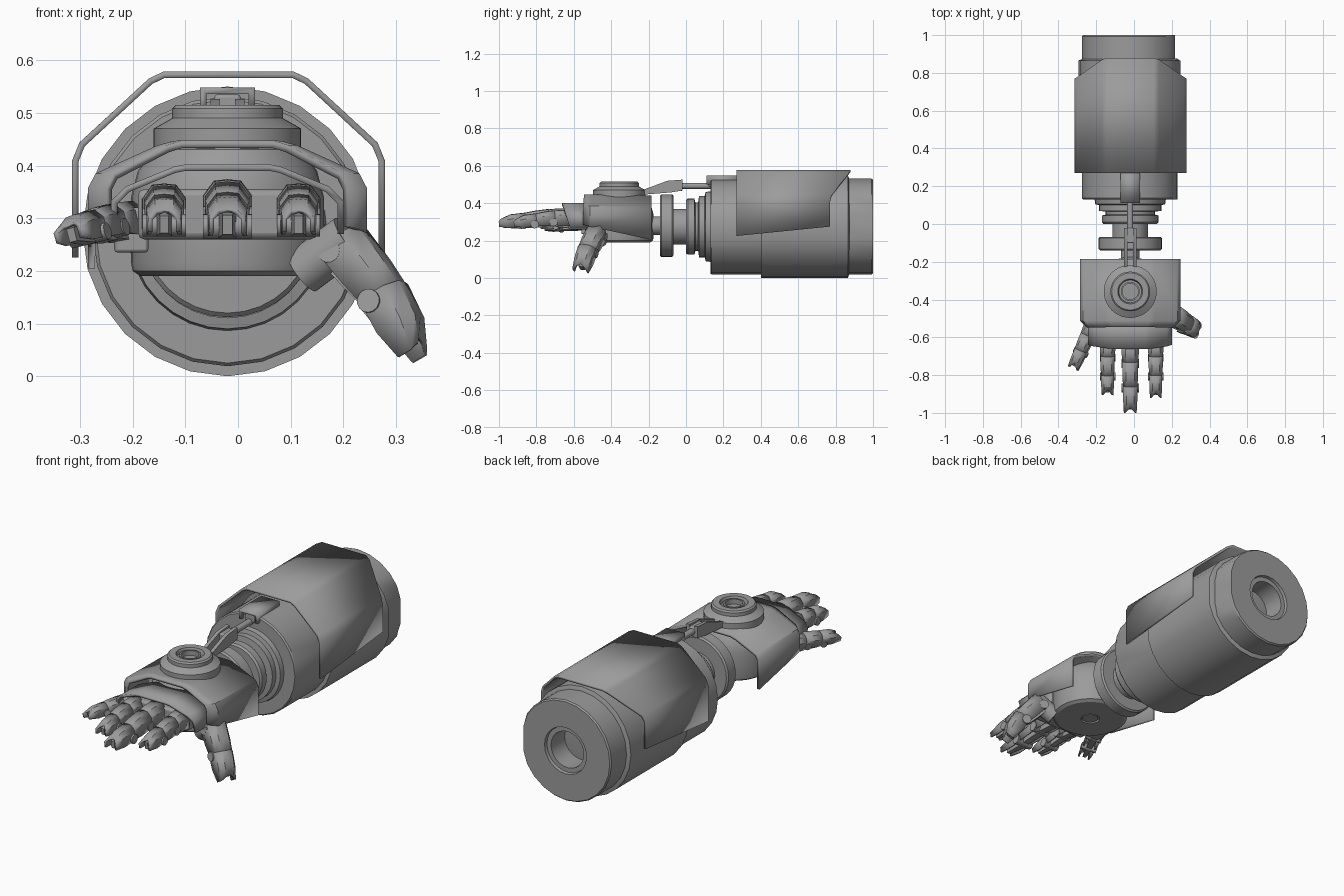
import bpy, bmesh, math
from mathutils import Vector

if "Cube" in bpy.data.objects:
    bpy.data.objects.remove(bpy.data.objects["Cube"])

CX, CZ = -0.02, 0.275          # forearm axis
HY = -0.357                    # hand disc centre in y

grey = bpy.data.materials.new("metal_grey")
grey.diffuse_color = (0.33, 0.33, 0.33, 1)
grey.use_nodes = True
grey.node_tree.nodes["Principled BSDF"].inputs["Base Color"].default_value = grey.diffuse_color


def loft(name, rings, closed=True, cap=True, thick=0, bevel=0):
    """Skin a list of equal-length point rings."""
    bm = bmesh.new()
    rows = [[bm.verts.new(p) for p in r] for r in rings]
    n = len(rows[0])
    for a, b in zip(rows, rows[1:]):
        for i in range(n if closed else n - 1):
            j = (i + 1) % n
            bm.faces.new((a[i], a[j], b[j], b[i]))
    if closed and cap:
        bm.faces.new(rows[0])
        bm.faces.new(rows[-1])
    bmesh.ops.recalc_face_normals(bm, faces=bm.faces)
    me = bpy.data.meshes.new(name)
    bm.to_mesh(me)
    bm.free()
    me.materials.append(grey)
    ob = bpy.data.objects.new(name, me)
    bpy.context.collection.objects.link(ob)
    if thick:
        m = ob.modifiers.new("thickness", 'SOLIDIFY')
        m.thickness, m.offset, m.use_even_offset = thick, 0, True
    if bevel:
        m = ob.modifiers.new("bevel", 'BEVEL')
        m.width, m.segments, m.limit_method = bevel, 2, 'ANGLE'
    bpy.ops.object.select_all(action='DESELECT')
    ob.select_set(True)
    bpy.context.view_layer.objects.active = ob
    bpy.ops.object.shade_smooth_by_angle(angle=math.radians(30))
    return ob


def lathe(name, origin, axis, profile, seg=32, clip=9, side=None):
    """Revolve (radius, distance) pairs; clip flattens one side."""
    d = Vector(axis).normalized()
    s = Vector(side or (1, 0, 0))
    t = d.cross(s)
    rings = []
    for r, h in profile:
        rings.append([Vector(origin) + d * h + s * min(r * math.cos(a), clip) + t * r * math.sin(a)
                      for a in (2 * math.pi * i / seg for i in range(seg))])
    return loft(name, rings)


def box(name, lo, hi, bevel=0.006):
    (a, b, c), (d, e, f) = lo, hi
    return loft(name, [[(a, y, c), (d, y, c), (d, y, f), (a, y, f)] for y in (b, e)], bevel=bevel)


def mirrored(half, cx):
    """Full left-to-right outline from a left half of (offset, z)."""
    return [(cx - o, z) for o, z in half] + [(cx + o, z) for o, z in reversed(half)]


# --- forearm: front barrel, wide middle sleeve, rear cap with bore
Y = (0, 1, 0)
lathe("forearm_barrel", (CX, 0, CZ), Y, [(0.19, 0.13), (0.25, 0.13), (0.256, 0.137), (0.256, 0.45)], 24, 0.25)
lathe("forearm_sleeve", (CX, 0, CZ), Y, [(0.25, 0.4), (0.275, 0.4), (0.275, 0.865), (0.25, 0.875)], 24, 0.265)
lathe("forearm_cap", (CX, 0, CZ), Y, [(0.25, 0.8), (0.256, 0.8), (0.256, 0.993), (0.25, 1.0),
      (0.118, 1.0), (0.115, 0.985), (0.092, 0.985), (0.092, 0.7)], 24, 0.236)

# --- wrist: stepped collar, spool, disc and neck
lathe("wrist_collar", (CX, 0, CZ), Y, [(0.09, 0.0), (0.142, 0.0), (0.15, 0.01), (0.15, 0.045), (0.13, 0.05),
      (0.13, 0.065), (0.165, 0.07), (0.165, 0.1), (0.185, 0.105), (0.19, 0.14)])
lathe("wrist_spool", (CX, 0, CZ), Y, [(0.095, -0.08), (0.095, 0.02)])
lathe("wrist_disc", (CX, 0, CZ + 0.005), Y, [(0.16, -0.14), (0.168, -0.132), (0.168, -0.075), (0.16, -0.068)])
lathe("wrist_neck", (CX, 0, CZ + 0.005), Y, [(0.05, -0.22), (0.05, -0.13)], 20)

# --- forearm armour shell with slanted rear and lower edges
half = [(0.291, 0.225), (0.291, 0.408), (0.278, 0.44), (0.148, 0.56), (0.123, 0.572)]
prof = mirrored(half, -0.018)
rear = lambda z: max(0.77, 0.77 + (z - 0.43) * 0.77)
loft("forearm_armour", [[(x, 0.27, z) for x, z in prof],
                        [(x, rear(z), max(z, 0.275)) for x, z in prof]], closed=False, thick=0.012)

# --- piston between forearm and hand
loft("piston_bracket", [[(-0.066, y, 0.5), (-0.066, y, 0.542), (0.026, y, 0.542), (0.026, y, 0.5)]
                        for y in (0.11, 0.29)], closed=False, thick=0.012)
box("piston_socket", (-0.045, 0.12, 0.49), (0.005, 0.3, 0.535))
lathe("piston_rod", (CX, 0, 0.493), Y, [(0.016, -0.08), (0.016, 0.2)], 16)
arm = [(-0.27, 0.455), (-0.24, 0.468), (-0.1, 0.52), (-0.02, 0.526), (-0.02, 0.468), (-0.08, 0.458), (-0.24, 0.445)]
for side, x in (("left", -0.052), ("right", -0.006)):
    loft("piston_arm_" + side, [[(x + w, y, z) for y, z in arm] for w in (0, 0.018)])
box("piston_block", (-0.04, -0.1, 0.465), (0.0, -0.02, 0.515))

# --- palm drum, with a ring and hub underneath
lathe("palm_drum", (CX, HY, 0), (0, 0, 1), [(0.045, 0.2), (0.045, 0.19), (0.165, 0.19), (0.18, 0.2),
      (0.183, 0.215), (0.183, 0.34), (0.17, 0.39), (0.14, 0.43)], 40)
lathe("palm_hub", (CX, HY, 0), (0, 0, 1), [(0.038, 0.192), (0.038, 0.22)], 24)

# --- back-of-hand plates
half = [(0.258, 0.21), (0.258, 0.355), (0.245, 0.38), (0.13, 0.432), (0.1, 0.44)]
prof = mirrored(half, CX)
loft("hand_plate", [[(x, -0.185, z - 0.005) for x, z in prof],
                    [(x, -0.51, max(z, 0.275)) for x, z in prof],
                    [(CX + (x - CX) * 0.87, -0.545, max(z, 0.285)) for x, z in prof]], closed=False, thick=0.014)
half = [(0.215, 0.27), (0.215, 0.33), (0.19, 0.355), (0.1, 0.392), (0.08, 0.396)]
prof = mirrored(half, CX)
loft("knuckle_plate", [[(x, -0.5, z) for x, z in prof],
                       [(x, -0.62 - 0.06 * (z - 0.27) / 0.126 * 0.7, z) for x, z in prof]], closed=False, thick=0.012)
box("knuckle_block", (-0.19, -0.63, 0.26), (0.15, -0.46, 0.355), 0.012)

# --- round knob on the back of the hand
lathe("hand_knob", (CX, HY, 0), (0, 0, 1), [(0.14, 0.42), (0.14, 0.47), (0.105, 0.49), (0.105, 0.508), (0.098, 0.515),
      (0.066, 0.515), (0.06, 0.495), (0.05, 0.495), (0.05, 0.51), (0.042, 0.51), (0.042, 0.485)], 40)


# --- fingers: overlapping open shells, inner cores and hinge pins
def finger(name, joints, w, h, up=(0, 0, 1)):
    pts = [Vector(p) for p in joints]
    last = len(pts) - 2
    for i, (a, b) in enumerate(zip(pts, pts[1:])):
        d = (b - a).normalized()
        s = d.cross(Vector(up)).normalized()
        u = s.cross(d)
        shape = [(-1, -0.75), (-1, 0.45), (-0.55, 0.95), (0, 1), (0.55, 0.95), (1, 0.45), (1, -0.75)]

        def ring(p, k, tip=False):
            return [p + s * w * k * x + u * h * k * z * (0.62 if tip else 1)
                    - d * (0.028 * (1 - abs(x)) if tip else 0.012 * (0.75 - abs(z)) * (z < 0)) for x, z in shape]
        k0 = 1 - 0.1 * i
        tip = i == last
        loft(f"{name}_shell_{i + 1}", [ring(a - d * 0.012, k0), ring(a.lerp(b, 0.5), k0 * 0.97),
             ring(b, k0 * 0.86, tip)], closed=False, thick=0.008)
        core = [(-0.5, -1), (0.5, -1), (0.5, 0.6), (-0.5, 0.6)]
        loft(f"{name}_core_{i + 1}", [[p + s * w * k * x + u * h * k * z for x, z in core]
             for p, k in ((a, k0), (a.lerp(b, 0.85), k0 * (0.55 if tip else 0.8)))])
        lathe(f"{name}_pin_{i + 1}", a - u * h * 0.35, s, [(h * 0.45, -w * 1.08), (h * 0.45, w * 1.08)], 14, side=d)


finger("middle_finger", [(CX, -0.63, 0.318), (CX, -0.74, 0.318), (CX, -0.87, 0.303), (CX, -1.0, 0.29)], 0.043, 0.052)
for nm, x, tip in (("ring_finger", -0.14, -0.905), ("index_finger", 0.115, -0.92)):
    finger(nm, [(x, -0.63, 0.315), (x, -0.71, 0.315), (x, -0.81, 0.303), (x, tip, 0.29)], 0.038, 0.047)
finger("little_finger", [(-0.215, -0.52, 0.29), (-0.25, -0.6, 0.288), (-0.285, -0.68, 0.28), (-0.322, -0.765, 0.27)],
       0.036, 0.037, (-0.25, 0, 1))
box("little_finger_mount", (-0.235, -0.56, 0.235), (-0.17, -0.46, 0.32))

# --- thumb
lathe("thumb_knuckle", (0.145, -0.47, 0.215), (0.6, -0.2, 0.45), [(0.045, -0.03), (0.045, 0.085)], 20,
      side=Vector((0.2, 0.6, 0)).normalized())
finger("thumb", [(0.205, -0.48, 0.24), (0.28, -0.53, 0.145), (0.333, -0.565, 0.04)], 0.05, 0.05, (0.75, -0.2, 0.55))
